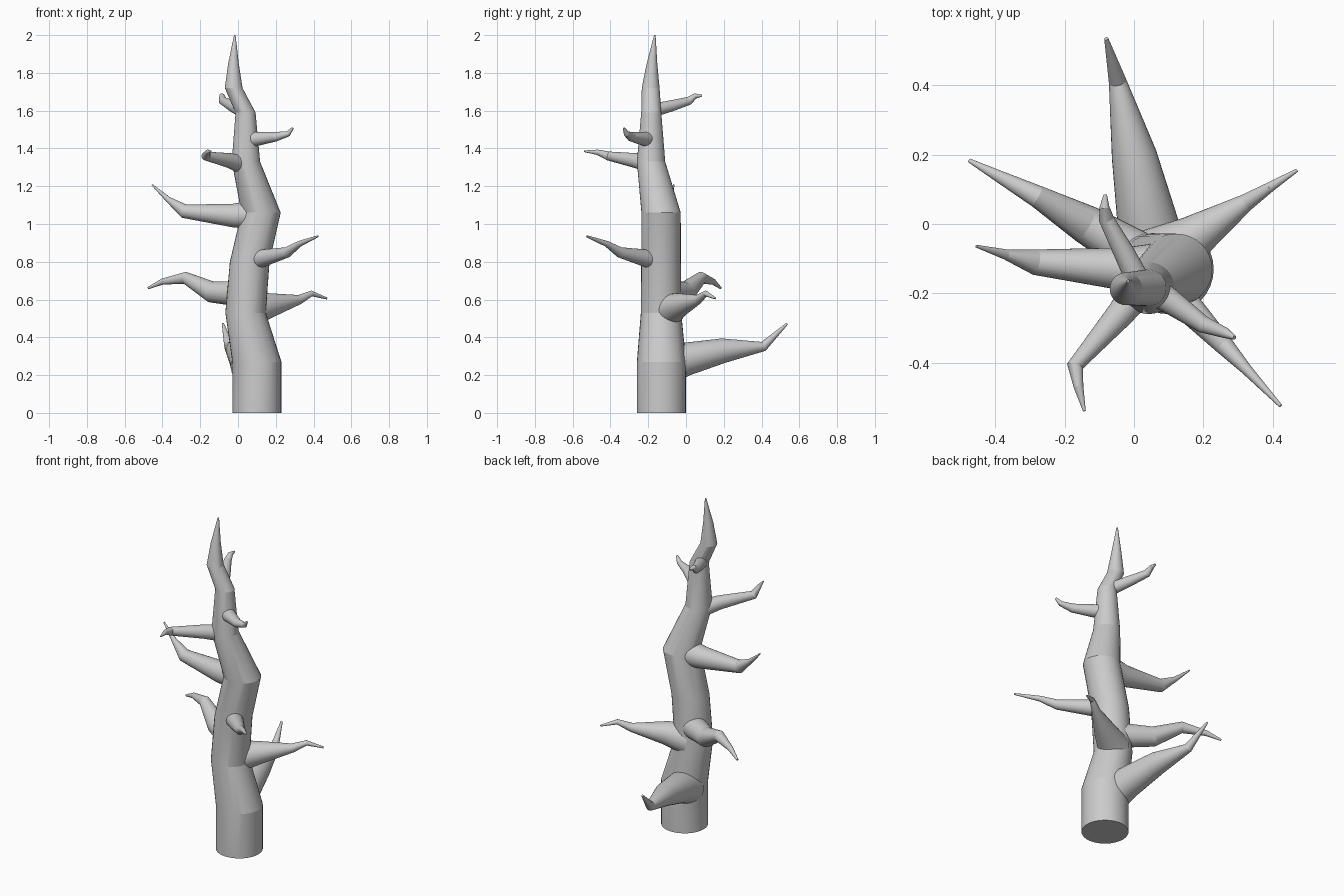
import bpy, bmesh, math
from mathutils import Vector

SIDES = 32
bark = bpy.data.materials.new("grey bark")
bark.diffuse_color = (0.6, 0.6, 0.6, 1)


def limb(name, pts, level=False):
    """Tapered tube through (x, y, z, radius) rings, closed at both ends."""
    bm = bmesh.new()
    pos = [Vector(p[:3]) for p in pts]
    rings = []
    for i, p in enumerate(pts):
        before = pos[i] - pos[max(i - 1, 0)]
        after = pos[min(i + 1, len(pos) - 1)] - pos[i]
        t = Vector((0, 0, 1)) if level else (before.normalized() + after.normalized()).normalized()
        ref = Vector((0, 1, 0)) if level else Vector((0, 0, 1))
        u = ref.cross(t).normalized()
        v = t.cross(u)
        ring = []
        for k in range(SIDES):
            a = 2 * math.pi * k / SIDES
            ring.append(bm.verts.new(pos[i] + p[3] * (u * math.cos(a) + v * math.sin(a))))
        rings.append(ring)
    for lo, hi in zip(rings, rings[1:]):
        for k in range(SIDES):
            n = (k + 1) % SIDES
            bm.faces.new((lo[k], lo[n], hi[n], hi[k]))
    bm.faces.new(rings[0][::-1])
    bm.faces.new(rings[-1])
    bmesh.ops.recalc_face_normals(bm, faces=bm.faces)
    me = bpy.data.meshes.new(name)
    bm.to_mesh(me)
    bm.free()
    me.materials.append(bark)
    ob = bpy.data.objects.new(name, me)
    bpy.context.collection.objects.link(ob)
    bpy.ops.object.select_all(action='DESELECT')
    ob.select_set(True)
    bpy.context.view_layer.objects.active = ob
    bpy.ops.object.shade_smooth_by_angle(angle=math.radians(12))


# Crooked trunk with level rings
limb("trunk", [
    (0.10, -0.13, 0, 0.13), (0.10, -0.13, 0.27, 0.13), (0.04, -0.132, 0.53, 0.107),
    (0.062, -0.132, 0.80, 0.105), (0.122, -0.132, 1.06, 0.104), (0.042, -0.185, 1.33, 0.075),
    (0.04, -0.184, 1.59, 0.053), (-0.023, -0.187, 1.72, 0.047), (-0.024, -0.18, 1.85, 0.028),
    (-0.017, -0.165, 2.0, 0.004)], level=True)

# Broken branches, from the lowest up
limb("back_low_branch", [
    (0.06, -0.1, 0.25, 0.10), (0.04, 0, 0.285, 0.088), (0, 0.2, 0.33, 0.065),
    (-0.047, 0.41, 0.352, 0.026), (-0.08, 0.535, 0.472, 0.006)])
limb("right_low_branch", [
    (0.06, -0.1, 0.54, 0.09), (0.17, -0.04, 0.57, 0.065), (0.325, 0.063, 0.6, 0.025),
    (0.39, 0.105, 0.632, 0.015), (0.47, 0.155, 0.606, 0.005)])
limb("left_low_branch", [
    (0.03, -0.1, 0.63, 0.07), (-0.14, 0.0, 0.64, 0.056), (-0.28, 0.08, 0.715, 0.032),
    (-0.4, 0.143, 0.695, 0.016), (-0.475, 0.183, 0.661, 0.006)])
limb("front_right_branch", [
    (0.07, -0.15, 0.805, 0.055), (0.26, -0.35, 0.85, 0.028),
    (0.325, -0.42, 0.895, 0.016), (0.423, -0.525, 0.935, 0.005)])
limb("left_middle_branch", [
    (0.1, -0.13, 1.05, 0.08), (-0.03, -0.13, 1.045, 0.062), (-0.285, -0.11, 1.068, 0.037),
    (-0.37, -0.088, 1.13, 0.015), (-0.455, -0.064, 1.208, 0.004)])
limb("front_left_branch", [
    (0.03, -0.17, 1.31, 0.05), (-0.04, -0.26, 1.335, 0.040), (-0.17, -0.41, 1.36, 0.024),
    (-0.16, -0.47, 1.38, 0.014), (-0.143, -0.54, 1.385, 0.004)])
limb("front_right_high_branch", [
    (0.04, -0.185, 1.45, 0.044), (0.1, -0.22, 1.45, 0.037), (0.2, -0.29, 1.462, 0.025),
    (0.265, -0.315, 1.478, 0.015), (0.29, -0.328, 1.508, 0.006)])
limb("back_high_branch", [
    (0.02, -0.18, 1.6, 0.036), (-0.03, -0.08, 1.625, 0.03), (-0.08, 0.015, 1.652, 0.022),
    (-0.085, 0.05, 1.678, 0.014), (-0.083, 0.085, 1.68, 0.005)])
